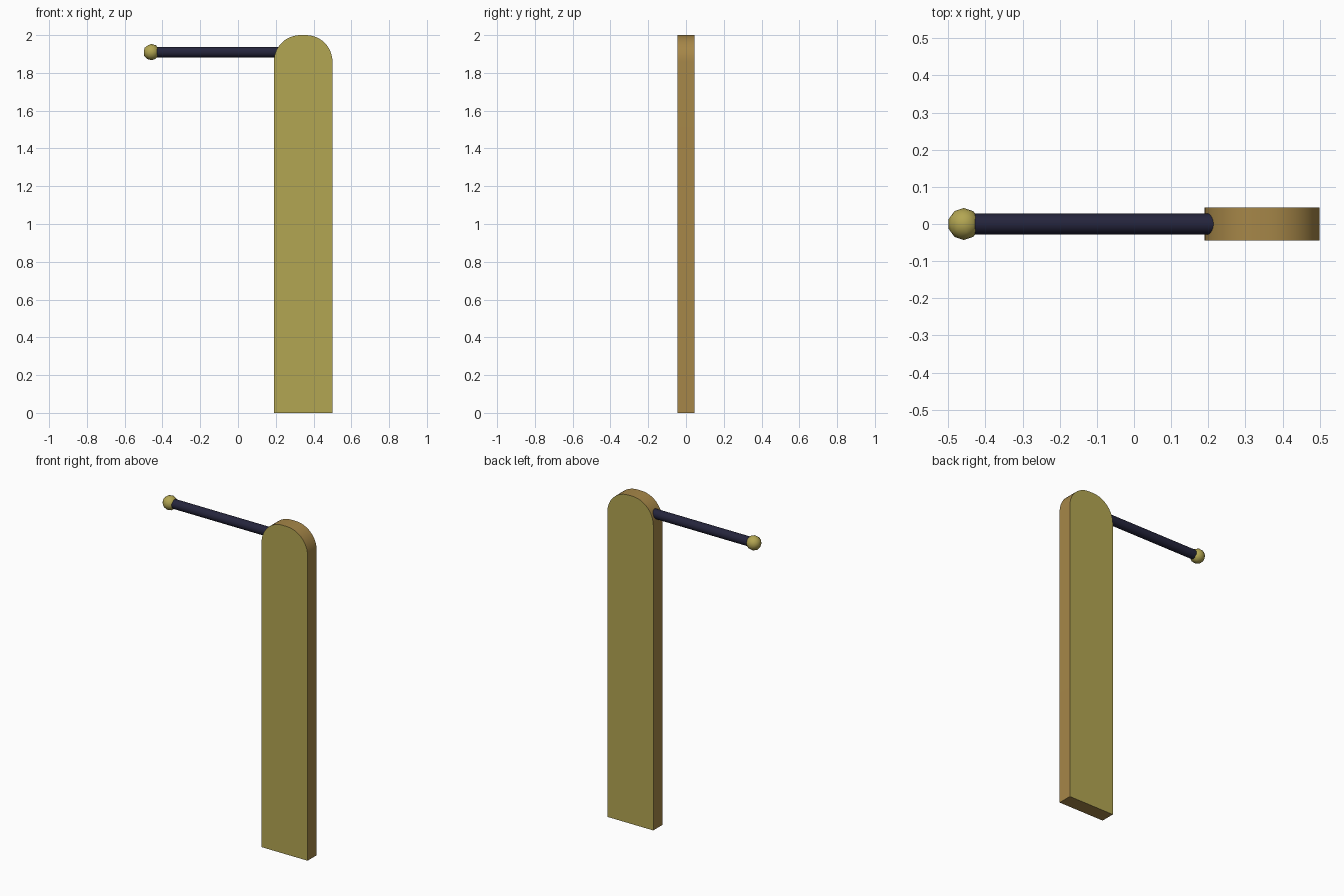
import bpy, bmesh, math

cube = bpy.data.objects.get("Cube")
if cube:
    bpy.data.objects.remove(cube, do_unlink=True)


def make_material(name, rgb):
    mat = bpy.data.materials.new(name)
    mat.use_nodes = True
    color = (*rgb, 1.0)
    mat.diffuse_color = color
    mat.node_tree.nodes["Principled BSDF"].inputs["Base Color"].default_value = color
    return mat


olive = make_material("olive_yellow", (0.45, 0.38, 0.085))
brown = make_material("warm_brown", (0.38, 0.24, 0.065))
navy = make_material("dark_navy", (0.018, 0.018, 0.045))


def shade(obj, degrees):
    bpy.ops.object.select_all(action='DESELECT')
    obj.select_set(True)
    bpy.context.view_layer.objects.active = obj
    bpy.ops.object.shade_smooth_by_angle(angle=math.radians(degrees))


# Upright board with rounded top corners, extruded through its thickness
LEFT, RIGHT, TOP, HALF, R = 0.19, 0.50, 2.0, 0.044, 0.14
STEPS = 12
outline = [(LEFT, 0.0), (RIGHT, 0.0)]
for cx, start in ((RIGHT - R, 0.0), (LEFT + R, math.pi / 2)):
    for i in range(STEPS + 1):
        a = start + math.pi / 2 * i / STEPS
        outline.append((cx + R * math.cos(a), TOP - R + R * math.sin(a)))

bm = bmesh.new()
face = bm.faces.new([bm.verts.new((x, -HALF, z)) for x, z in outline])
ext = bmesh.ops.extrude_face_region(bm, geom=[face])
moved = [v for v in ext["geom"] if isinstance(v, bmesh.types.BMVert)]
bmesh.ops.translate(bm, vec=(0, 2 * HALF, 0), verts=moved)
bmesh.ops.recalc_face_normals(bm, faces=bm.faces)
# Olive broad faces, brown rim
for f in bm.faces:
    f.material_index = 0 if abs(f.normal.y) > 0.5 else 1
mesh = bpy.data.meshes.new("board")
bm.to_mesh(mesh)
bm.free()
board = bpy.data.objects.new("board", mesh)
bpy.context.collection.objects.link(board)
mesh.materials.append(olive)
mesh.materials.append(brown)
shade(board, 30)

# Horizontal rod set into the board's upper edge
ROD_Z = 1.91
x0, x1 = -0.445, 0.23
bpy.ops.mesh.primitive_cylinder_add(
    vertices=16, radius=0.028, depth=x1 - x0,
    location=((x0 + x1) / 2, 0, ROD_Z), rotation=(0, math.pi / 2, 0))
rod = bpy.context.object
rod.name = "rod"
rod.data.materials.append(navy)
shade(rod, 40)

# Round knob on the free end
bpy.ops.mesh.primitive_ico_sphere_add(
    subdivisions=2, radius=0.043, location=(-0.458, 0, ROD_Z))
knob = bpy.context.object
knob.name = "knob"
knob.data.materials.append(olive)
shade(knob, 60)
